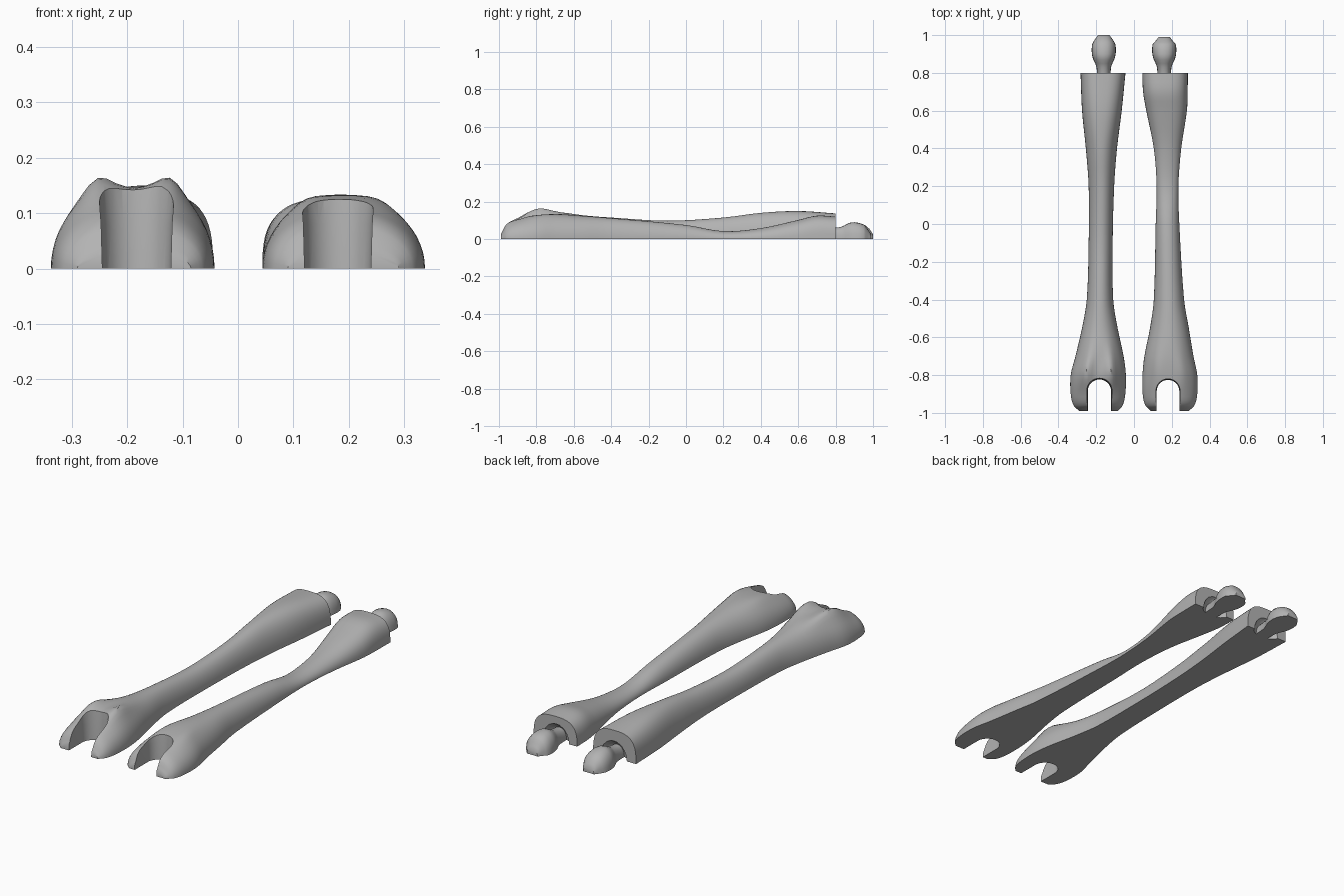
import bpy, bmesh, math
from mathutils import Matrix

if "Cube" in bpy.data.objects:
    bpy.data.objects.remove(bpy.data.objects["Cube"], do_unlink=True)

bone = bpy.data.materials.new("bone_grey")
bone.use_nodes = True
grey = (0.45, 0.45, 0.45, 1)
bone.diffuse_color = grey
bone.node_tree.nodes["Principled BSDF"].inputs["Base Color"].default_value = grey


def smooth_rows(rows, steps):
    """Catmull-Rom interpolation through the section rows."""
    result = []
    for i in range(len(rows) - 1):
        a, b = rows[max(i - 1, 0)], rows[i]
        c, d = rows[i + 1], rows[min(i + 2, len(rows) - 1)]
        span = c[0] - b[0]
        for k in range(steps):
            t = k / steps
            row = [b[0] + span * t]
            for j in range(1, len(b)):
                m0 = (c[j] - a[j]) / (c[0] - a[0]) * span
                m1 = (d[j] - b[j]) / (d[0] - b[0]) * span
                row.append((2*t**3 - 3*t**2 + 1) * b[j] + (t**3 - 2*t**2 + t) * m0
                           + (3*t**2 - 2*t**3) * c[j] + (t**3 - t**2) * m1)
            result.append(row)
    return result + [list(rows[-1])]


def make_object(name, bm):
    bmesh.ops.recalc_face_normals(bm, faces=bm.faces)
    mesh = bpy.data.meshes.new(name)
    bm.to_mesh(mesh)
    bm.free()
    mesh.materials.append(bone)
    obj = bpy.data.objects.new(name, mesh)
    bpy.context.collection.objects.link(obj)
    return obj


def loft(name, rows, segments, steps, power, relief=None):
    """Flat-bottomed half-round sections (y, x low, x high, height) along y."""
    bm = bmesh.new()
    rings = []
    for y, low, high, height in smooth_rows(rows, steps):
        ring, n = [], power(y)
        for k in range(segments + 1):
            a = math.pi * k / segments
            u = math.copysign(abs(math.cos(a)) ** (2 / n), math.cos(a))
            z = height * max(math.sin(a), 0) ** (2 / n)
            if k in (0, segments):
                z = 0
            if relief:
                z *= relief(u, y)
            ring.append(bm.verts.new(((low + high) / 2 + u * (high - low) / 2, y, z)))
        rings.append(ring)
    for p, q in zip(rings, rings[1:]):
        for k in range(segments + 1):
            j = (k + 1) % (segments + 1)
            bm.faces.new((p[k], p[j], q[j], q[k]))
    bm.faces.new(rings[0])
    bm.faces.new(rings[-1])
    return make_object(name, bm)


def cut(target, cutter):
    mod = target.modifiers.new("cut", "BOOLEAN")
    mod.operation = "DIFFERENCE"
    mod.solver = "EXACT"
    mod.object = cutter
    bpy.context.view_layer.objects.active = target
    bpy.ops.object.modifier_apply(modifier=mod.name)
    bpy.data.objects.remove(cutter, do_unlink=True)


def smooth(obj):
    bpy.ops.object.select_all(action="DESELECT")
    obj.select_set(True)
    bpy.context.view_layer.objects.active = obj
    bpy.ops.object.shade_smooth_by_angle(angle=math.radians(40))


def shaft_power(y):
    return 2.1 + 0.9 * min(max((y - 0.4) / 0.4, 0), 1)


def condyles(strength):
    """Twin humps with a saddle between them near the forked end."""
    def relief(u, y):
        near = strength * math.exp(-((y + 0.78) / 0.1) ** 2)
        hump = math.exp(-((abs(u) - 0.48) / 0.2) ** 2)
        return 1 + near * (0.16 * hump - 0.07 * math.exp(-(u / 0.25) ** 2))
    return relief


def build_half(side, rows, strength, notch_x, notch_r, knob_end):
    shaft = loft(side + "_shaft", rows, 28, 4, shaft_power, condyles(strength))

    # Fork notch: tapered round back with an open front
    bm = bmesh.new()
    outline = [(notch_r * math.cos(a), notch_r * math.sin(a))
               for a in (math.pi * k / 16 for k in range(17))]
    outline += [(-notch_r, -0.3), (notch_r, -0.3)]
    levels = []
    for z, s in ((-0.1, 0.92), (0.08, 1), (0.3, 1.25)):
        levels.append([bm.verts.new((notch_x + x * s, -0.885 + y * s, z)) for x, y in outline])
    for p, q in zip(levels, levels[1:]):
        for k in range(len(p)):
            j = (k + 1) % len(p)
            bm.faces.new((p[k], p[j], q[j], q[k]))
    bm.faces.new(levels[0])
    bm.faces.new(levels[-1])
    cut(shaft, make_object("notch_cutter", bm))

    # Socket hollow around the neck
    center = math.copysign(0.16, notch_x)
    bm = bmesh.new()
    bmesh.ops.create_uvsphere(bm, u_segments=16, v_segments=10, radius=1,
                              matrix=Matrix.Translation((center, 0.81, 0))
                              @ Matrix.Diagonal((0.075, 0.05, 0.085, 1)))
    cut(shaft, make_object("socket_cutter", bm))
    smooth(shaft)

    # Neck and knob on the back end
    profile = ((0.74, 0.035, 0.055), (0.83, 0.038, 0.065), (0.87, 0.055, 0.085),
               (0.9, 0.063, 0.09), (0.95, 0.062, 0.078),
               (knob_end - 0.02, 0.045, 0.055), (knob_end, 0.03, 0.025))
    knob = loft(side + "_knob", [(y, center - w, center + w, h) for y, w, h in profile],
                12, 2, lambda y: 2.3)
    smooth(knob)


# Sections: y, x low, x high, height
right_rows = (
    (-0.99, -0.29, -0.085, 0.03), (-0.96, -0.32, -0.06, 0.085), (-0.9, -0.335, -0.046, 0.118),
    (-0.8, -0.335, -0.043, 0.155), (-0.7, -0.31, -0.055, 0.15), (-0.55, -0.275, -0.087, 0.127),
    (-0.4, -0.25, -0.11, 0.115), (-0.1, -0.24, -0.113, 0.098), (0.2, -0.24, -0.105, 0.115),
    (0.4, -0.255, -0.09, 0.14), (0.6, -0.275, -0.065, 0.15), (0.8, -0.283, -0.045, 0.137))
left_rows = (
    (-0.99, 0.09, 0.29, 0.03), (-0.96, 0.06, 0.32, 0.085), (-0.9, 0.046, 0.335, 0.11),
    (-0.8, 0.045, 0.335, 0.13), (-0.7, 0.055, 0.315, 0.135), (-0.55, 0.085, 0.29, 0.124),
    (-0.4, 0.105, 0.265, 0.112), (0, 0.115, 0.24, 0.075), (0.2, 0.12, 0.235, 0.042),
    (0.4, 0.105, 0.25, 0.058), (0.6, 0.065, 0.28, 0.102), (0.7, 0.048, 0.284, 0.125),
    (0.8, 0.044, 0.285, 0.12))

build_half("right_half", right_rows, 1, -0.183, 0.064, 1)
build_half("left_half", left_rows, 0.3, 0.18, 0.062, 0.99)
